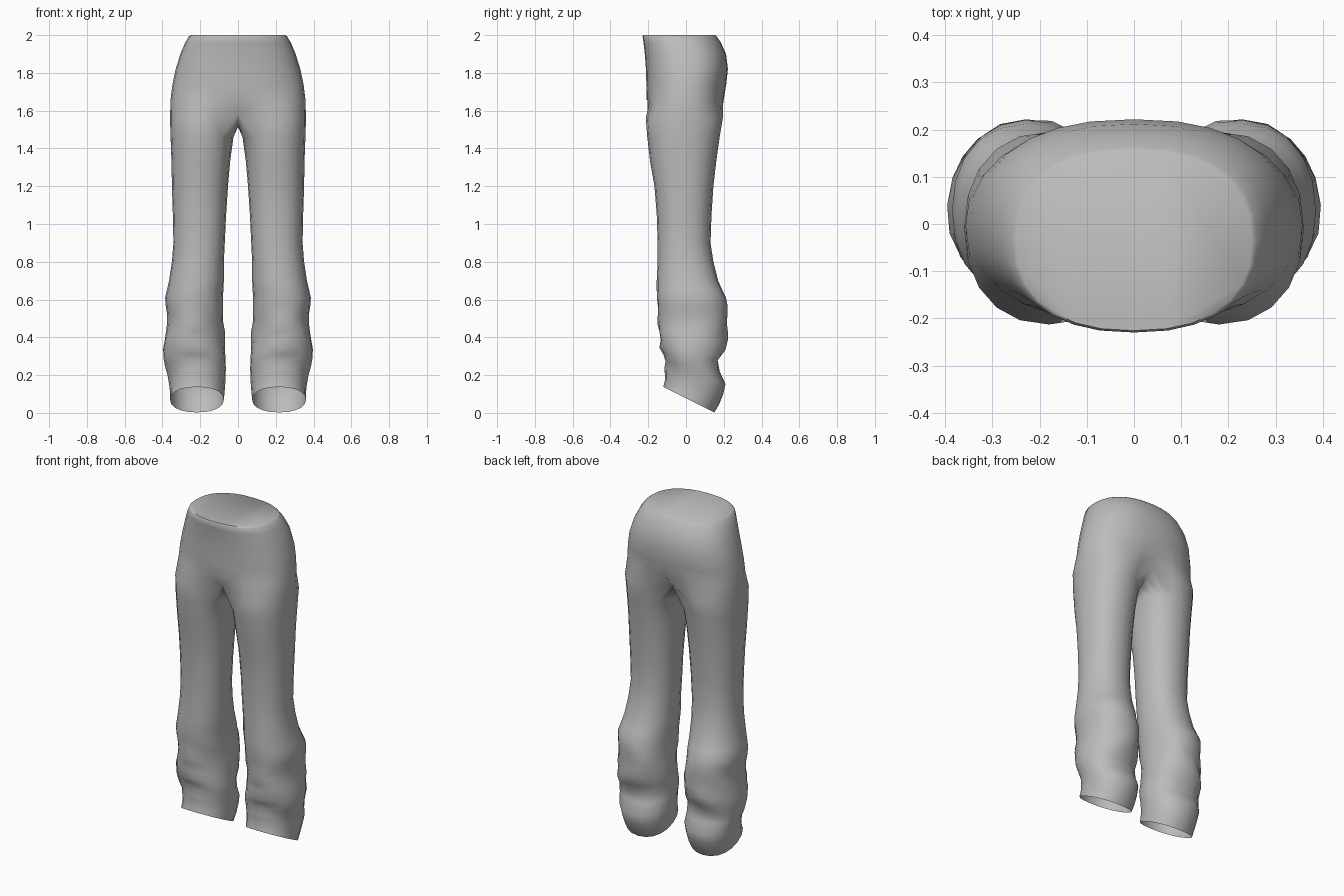
import bpy
import bmesh
from math import sin, cos, radians, exp, pi, copysign

if "Cube" in bpy.data.objects:
    bpy.data.objects.remove(bpy.data.objects["Cube"])

SIDES = 20          # points around one leg
OUTER = 7           # points -7..7 run on up into the hips

cloth = bpy.data.materials.new("grey cloth")
cloth.use_nodes = True
GREY = (0.5, 0.5, 0.5, 1)
cloth.diffuse_color = GREY
cloth.node_tree.nodes["Principled BSDF"].inputs["Base Color"].default_value = GREY

# Leg outline: height, inner x, outer x, front y, back y
LEG = [
    (.07, .075, .36, -.12, .15), (.13, .07, .36, -.11, .185),
    (.2, .065, .372, -.115, .212), (.28, .065, .395, -.12, .165),
    (.34, .07, .395, -.13, .21), (.4, .075, .385, -.13, .225),
    (.5, .08, .372, -.15, .222), (.6, .08, .388, -.155, .215),
    (.7, .075, .365, -.155, .17), (.8, .075, .35, -.15, .145),
    (.9, .07, .342, -.15, .13), (1.05, .063, .345, -.155, .135),
    (1.2, .053, .35, -.167, .145), (1.33, .042, .352, -.19, .16),
    (1.46, .024, .357, -.205, .178), (1.56, 0, .36, -.213, .195),
]
# Hip outline: height, half width, front y, back y
HIPS = [
    (1.66, .357, -.208, .2), (1.74, .347, -.21, .213), (1.82, .33, -.212, .222),
    (1.9, .305, -.218, .212), (1.96, .28, -.225, .185), (1.993, .26, -.23, .162),
    (2, .25, -.226, .156),
]
# Cloth folds: direction in degrees, height, slant, spread, depth
FOLDS = [
    (-120, .5, .1, .5, -.016), (-60, .42, -.08, .7, .014),
    (-100, .33, .06, .7, .012), (-75, .25, -.05, .8, -.012),
    (60, .42, .1, .6, -.014), (125, .5, -.12, .5, .014),
    (100, .3, .08, .6, -.01), (170, .4, .08, .5, .01),
]


def at_height(z):
    """Leg outline between two rows."""
    for a, b in zip(LEG, LEG[1:]):
        if z <= b[0]:
            t = (z - a[0]) / (b[0] - a[0])
            return [p + (q - p) * t for p, q in zip(a, b)][1:]
    return LEG[-1][1:]


def rounded(angle, power):
    """Unit point on a slightly squared oval."""
    c, s = cos(angle), sin(angle)
    return (copysign(abs(c) ** (2 / power), c), copysign(abs(s) ** (2 / power), s))


def fold_depth(angle, z):
    total = 0
    for direction, height, slant, spread, depth in FOLDS:
        d = (angle - radians(direction) + pi) % (2 * pi) - pi
        rise = (z - height - slant * d) / .04
        total += depth * exp(-(d / spread) ** 2 - rise * rise)
    return total


def leg_point(j, z):
    xi, xo, yf, yb = at_height(z)
    a = j * 2 * pi / SIDES
    c, s = rounded(a, 2.2)
    grow = fold_depth(a, z)
    x = (xi + xo) / 2 + c * ((xo - xi) / 2 + grow)
    y = (yf + yb) / 2 + s * ((yb - yf) / 2 + grow)
    slope = .5 * max(0, min(1, (.36 - z) / .29))      # hem drops to the heel
    return (x, y, z - slope * (y - .015))


bm = bmesh.new()
ORDER = list(range(-9, 11))


def bridge(low, high, keys):
    for a, b in zip(keys, keys[1:]):
        bm.faces.new((low[a], low[b], high[b], high[a]))


# Leg tube, open at the hem
heights = [.07 + .045 * i for i in range(15)]
heights += [r[0] for r in LEG if .72 < r[0] < 1.5]
ring = None
for z in heights:
    new = {j: bm.verts.new(leg_point(j, z)) for j in ORDER}
    if ring:
        bridge(ring, new, ORDER + [-9])
    ring = new

# Crotch ring: its inner points lie on the centre line
crotch = {}
for j in ORDER:
    x, y, z = leg_point(j, 1.56)
    if abs(j) >= OUTER:
        x, y = 0, y * .9
        z = {7: 1.59, 8: 1.55, 9: 1.525, 10: 1.515}[abs(j)]
    crotch[j] = bm.verts.new((x, y, z))
bridge(ring, crotch, ORDER + [-9])

# Hips up to the waist
upper = list(range(-OUTER, OUTER + 1))
ring = crotch
for z, half, yf, yb in HIPS:
    new = {}
    for j in upper:
        c, s = rounded(j / OUTER * pi / 2, 2.35)
        x = 0 if abs(j) == OUTER else half * c
        new[j] = bm.verts.new((x, (yf + yb) / 2 + s * (yb - yf) / 2, z))
    bridge(ring, new, upper)
    ring = new

# Flat waist cap
bm.faces.new([ring[j] for j in upper])
bmesh.ops.recalc_face_normals(bm, faces=bm.faces)

mesh = bpy.data.meshes.new("trousers")
bm.to_mesh(mesh)
bm.free()
mesh.materials.append(cloth)
trousers = bpy.data.objects.new("trousers", mesh)
bpy.context.collection.objects.link(trousers)

# Other half
mirror = trousers.modifiers.new("Mirror", "MIRROR")
mirror.use_clip = True

bpy.ops.object.select_all(action="DESELECT")
trousers.select_set(True)
bpy.context.view_layer.objects.active = trousers
bpy.ops.object.shade_smooth_by_angle(angle=radians(50))
